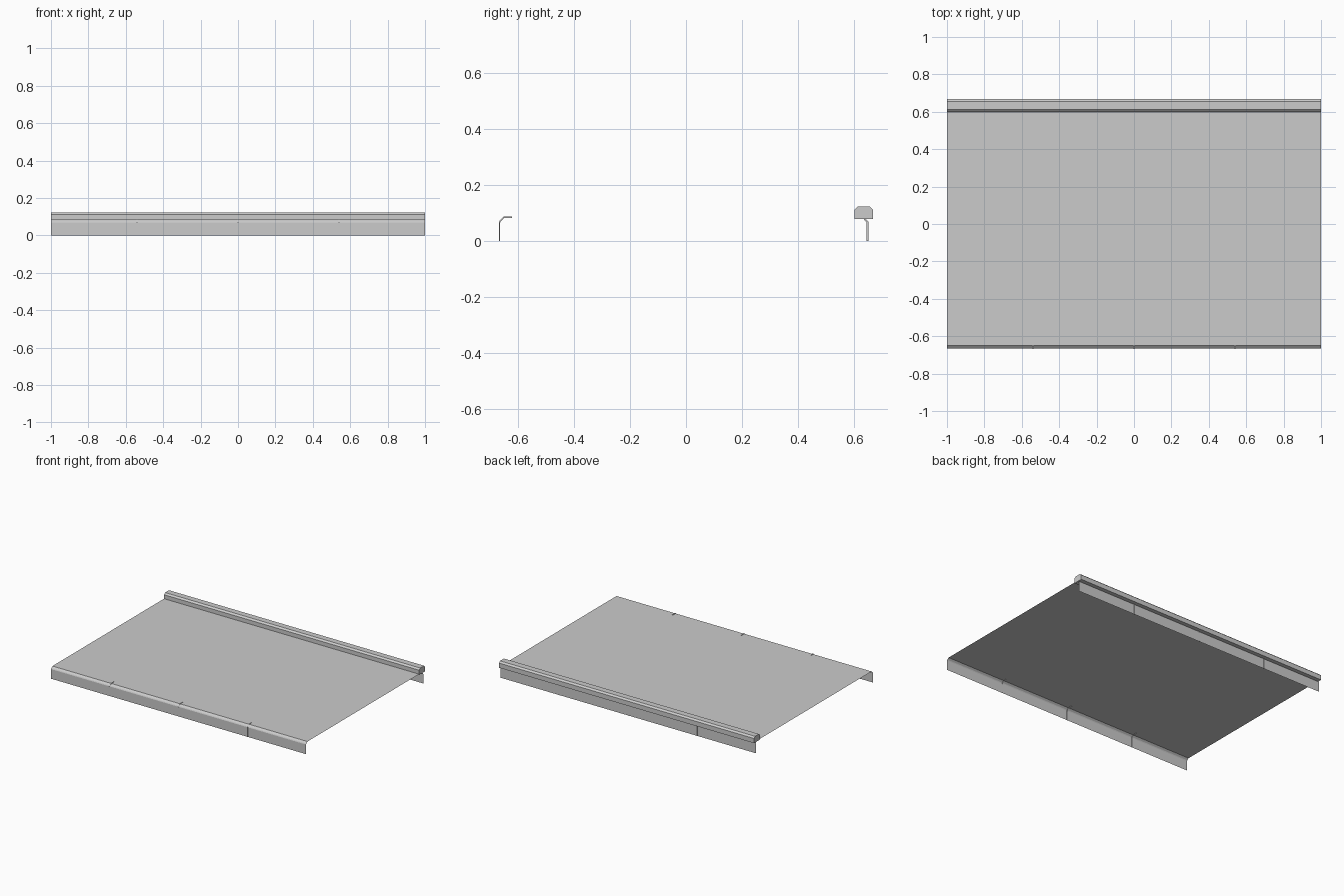
import bpy

if "Cube" in bpy.data.objects:
    bpy.data.objects.remove(bpy.data.objects["Cube"])


def extrude_x(name, profile, x0, x1, closed=True):
    """Sweep a (y, z) profile along x; closed profiles get end caps."""
    n = len(profile)
    verts = [(x, y, z) for x in (x0, x1) for y, z in profile]
    faces = [(i, (i + 1) % n, n + (i + 1) % n, n + i)
             for i in range(n if closed else n - 1)]
    if closed:
        faces += [tuple(range(n))[::-1], tuple(range(n, 2 * n))]
    mesh = bpy.data.meshes.new(name)
    mesh.from_pydata(verts, [], faces)
    obj = bpy.data.objects.new(name, mesh)
    bpy.context.collection.objects.link(obj)
    return obj


# Thin panel folded down at both long edges
front_bend = [(-0.665, 0), (-0.665, 0.068), (-0.662, 0.074), (-0.650, 0.084)]
back_bend = [(0.632, 0.084), (0.644, 0.074), (0.647, 0.068), (0.647, 0)]
extrude_x("folded_panel", (front_bend + back_bend)[::-1], -1, 1, closed=False)

# Chamfered rail along the back edge
rail = [(0.600, 0.079), (0.667, 0.079), (0.667, 0.112), (0.655, 0.123),
        (0.612, 0.123), (0.600, 0.112)]
extrude_x("back_rail", rail, -1, 1)

# Slim bent clips hugging the front and back folds
front_clip = [(-0.667, 0), (-0.667, 0.069), (-0.651, 0.087), (-0.620, 0.087),
              (-0.620, 0.082), (-0.649, 0.082), (-0.662, 0.067), (-0.662, 0)]
back_clip = [(0.643, 0), (0.643, 0.067), (0.631, 0.081), (0.612, 0.081),
             (0.612, 0.087), (0.633, 0.087), (0.651, 0.069), (0.651, 0)]
for i, x in enumerate((-0.54, 0, 0.54), 1):
    for label, shape in (("front", front_clip), ("back", back_clip)):
        extrude_x(f"{label}_clip_{i}", shape, x - 0.003, x + 0.003)
